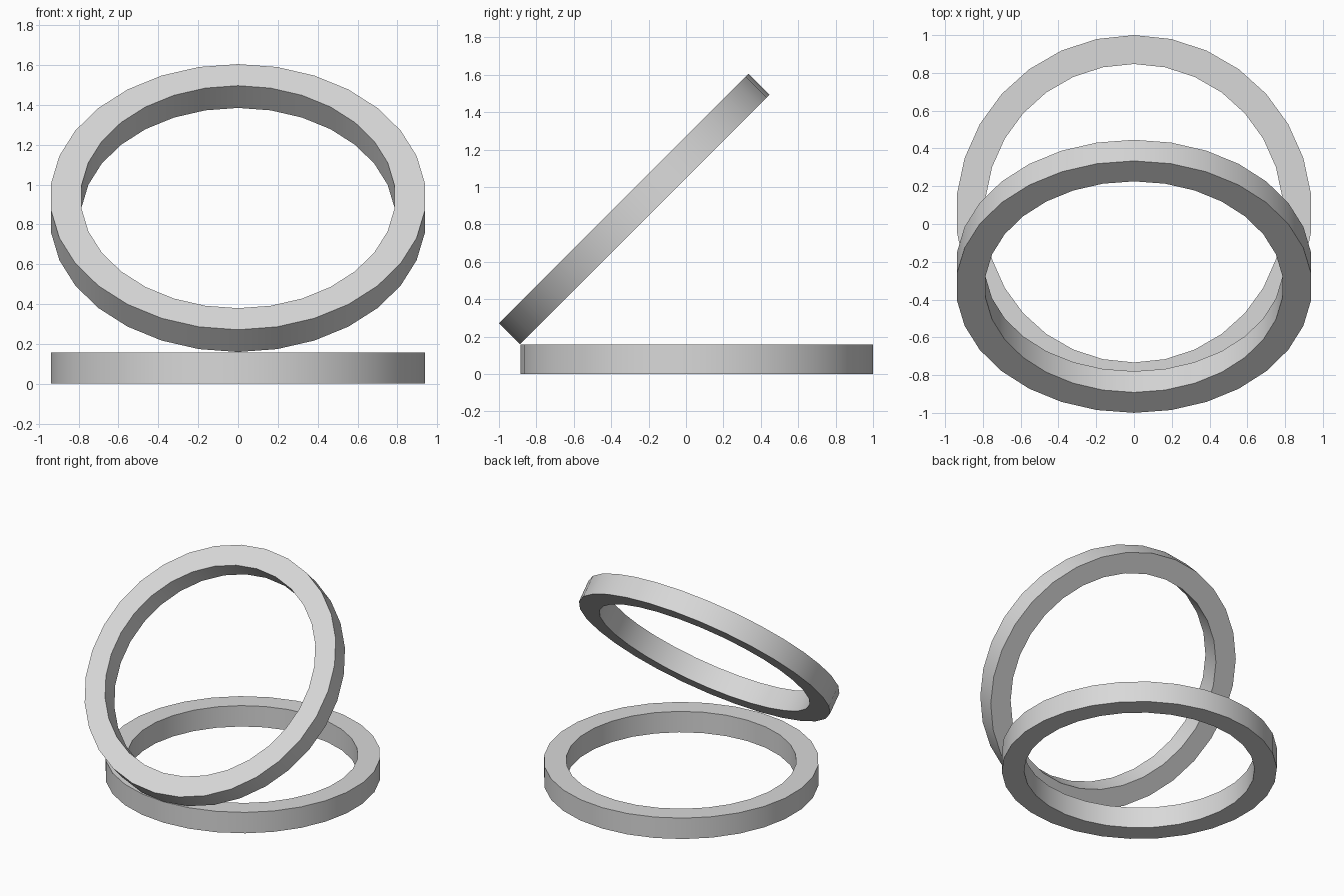
import bpy, bmesh, math

if "Cube" in bpy.data.objects:
    bpy.data.objects.remove(bpy.data.objects["Cube"])

SIDES = 30
OUTER, INNER, HEIGHT = 0.943, 0.79, 0.158

grey = bpy.data.materials.new("light grey")
grey.diffuse_color = (0.69, 0.69, 0.69, 1)
grey.use_nodes = True
grey.node_tree.nodes["Principled BSDF"].inputs["Base Color"].default_value = grey.diffuse_color


def make_ring(name, location, tilt):
    """Flat-sided hoop with a rectangular cross-section, a corner on its y axis."""
    h = HEIGHT / 2
    section = [(OUTER, -h), (OUTER, h), (INNER, h), (INNER, -h)]
    bm = bmesh.new()
    loops = []
    for i in range(SIDES):
        a = math.pi / 2 + 2 * math.pi * i / SIDES
        loops.append([bm.verts.new((r * math.cos(a), r * math.sin(a), z))
                      for r, z in section])
    for i in range(SIDES):
        a, b = loops[i], loops[(i + 1) % SIDES]
        for k in range(4):
            n = (k + 1) % 4
            bm.faces.new((a[k], b[k], b[n], a[n]))
    bmesh.ops.recalc_face_normals(bm, faces=bm.faces)
    mesh = bpy.data.meshes.new(name)
    bm.to_mesh(mesh)
    bm.free()
    mesh.materials.append(grey)
    ring = bpy.data.objects.new(name, mesh)
    bpy.context.collection.objects.link(ring)
    ring.location = location
    ring.rotation_euler = (tilt, 0, 0)
    # Smooth round walls, sharp rims
    bpy.ops.object.select_all(action='DESELECT')
    ring.select_set(True)
    bpy.context.view_layer.objects.active = ring
    bpy.ops.object.shade_smooth_by_angle(angle=math.radians(30))
    return ring


# Ring lying on the ground
make_ring("base_ring", (0, 0.057, HEIGHT / 2), 0)
# Ring leaning back at 45 degrees, resting on the front edge of the base
make_ring("tilted_ring", (0, -0.277, 0.882), math.radians(45))
